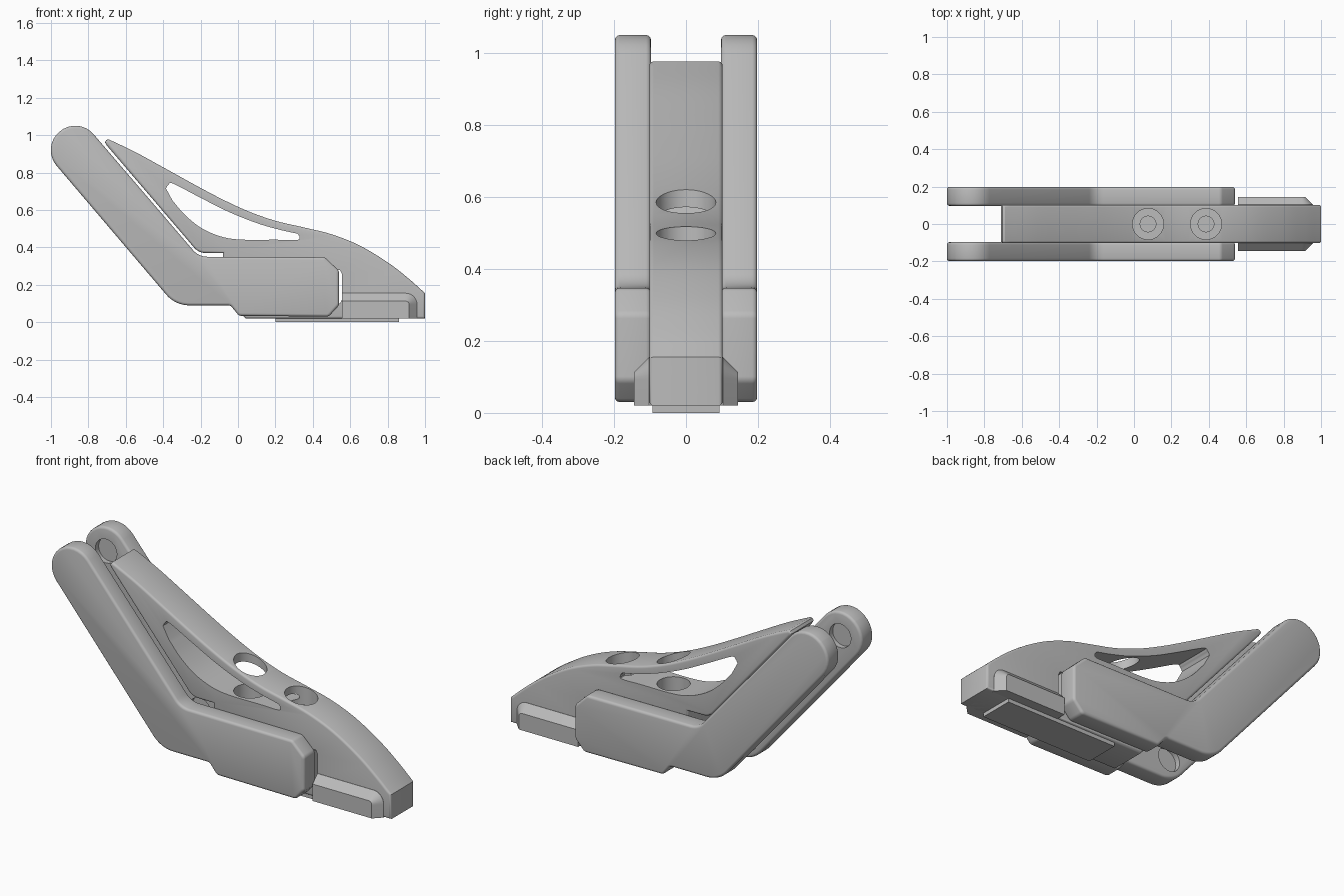
import bpy, bmesh, math
from mathutils import Vector

cube = bpy.data.objects.get("Cube")
if cube:
    bpy.data.objects.remove(cube, do_unlink=True)

grey = bpy.data.materials.new("mid grey")
grey.use_nodes = True
COLOUR = (0.5, 0.5, 0.5, 1)
grey.diffuse_color = COLOUR
grey.node_tree.nodes["Principled BSDF"].inputs["Base Color"].default_value = COLOUR


def rounded(corners, steps=8):
    """Turn (x, z, radius) corners into an outline with filleted corners."""
    out = []
    n = len(corners)
    for i, (x, z, r) in enumerate(corners):
        p = Vector((x, z))
        if r == 0:
            out.append(p)
            continue
        a = (Vector(corners[i - 1][:2]) - p).normalized()
        b = (Vector(corners[(i + 1) % n][:2]) - p).normalized()
        half = a.angle(b) / 2
        centre = p + (a + b).normalized() * (r / math.sin(half))
        start = p + a * (r / math.tan(half)) - centre
        end = p + b * (r / math.tan(half)) - centre
        sweep = start.angle(end)
        for k in range(steps + 1):
            t = k / steps
            out.append(centre + (start * math.sin((1 - t) * sweep)
                                 + end * math.sin(t * sweep)) / math.sin(sweep))
    return out


def smooth(points, steps=5):
    """Catmull-Rom curve through (x, z) points."""
    p = [Vector(q) for q in points]
    p = [2 * p[0] - p[1]] + p + [2 * p[-1] - p[-2]]
    out = []
    for a, b, c, d in zip(p, p[1:], p[2:], p[3:]):
        for k in range(steps):
            t = k / steps
            out.append(0.5 * (2 * b + (c - a) * t + (2 * a - 5 * b + 4 * c - d) * t ** 2
                              + (3 * b - a - 3 * c + d) * t ** 3))
    return out + [p[-2]]


def prism(name, outline, y0, y1, bevel=0, segments=3, rule=lambda mid: True):
    """Extrude an x-z outline along y and bevel the rim edges picked by the rule."""
    bm = bmesh.new()
    face = bm.faces.new([bm.verts.new((p[0], y0, p[1])) for p in outline])
    new = bmesh.ops.extrude_face_region(bm, geom=[face])["geom"]
    for v in new:
        if isinstance(v, bmesh.types.BMVert):
            v.co.y = y1
    bmesh.ops.recalc_face_normals(bm, faces=bm.faces)
    if bevel:
        rim = [e for e in bm.edges
               if abs(e.verts[0].co.y - e.verts[1].co.y) < 1e-5
               and rule((e.verts[0].co + e.verts[1].co) / 2)]
        bmesh.ops.bevel(bm, geom=rim, offset=bevel, segments=segments, profile=0.5,
                        affect='EDGES', clamp_overlap=False)
    mesh = bpy.data.meshes.new(name)
    bm.to_mesh(mesh)
    bm.free()
    mesh.materials.append(grey)
    obj = bpy.data.objects.new(name, mesh)
    bpy.context.collection.objects.link(obj)
    return obj


def cylinder(x, y, z, radius, depth, along_y=False):
    bpy.ops.mesh.primitive_cylinder_add(
        vertices=48, radius=radius, depth=depth, location=(x, y, z),
        rotation=(math.pi / 2 if along_y else 0, 0, 0))
    bpy.context.object.data.materials.append(grey)
    return bpy.context.object


def activate(obj):
    bpy.ops.object.select_all(action='DESELECT')
    obj.select_set(True)
    bpy.context.view_layer.objects.active = obj


def cut(obj, cutters):
    for c in cutters:
        c.hide_render = True
        mod = obj.modifiers.new("cut", 'BOOLEAN')
        mod.operation = 'DIFFERENCE'
        mod.solver = 'EXACT'
        mod.object = c
        activate(obj)
        bpy.ops.object.modifier_apply(modifier=mod.name)
        bpy.data.objects.remove(c, do_unlink=True)


parts = []

# Central lever: curved back, slanted underside, blunt nose
back = smooth([(-0.69, 0.977), (-0.55, 0.91), (-0.4, 0.828), (-0.25, 0.745), (-0.1, 0.665),
               (0.05, 0.595), (0.2, 0.542), (0.35, 0.507), (0.5, 0.47), (0.65, 0.41),
               (0.8, 0.32), (0.91, 0.235), (1.0, 0.155)])
under = rounded([(1.0, 0.02, 0), (0.04, 0.02, 0), (-0.08, 0.15, 0), (-0.08, 0.37, 0),
                 (-0.21, 0.37, 0.08), (-0.7, 0.943, 0), (-0.712, 0.962, 0), (-0.703, 0.975, 0)])
lever = prism("lever_body", back + under, -0.102, 0.102, 0.012)

# Window through the lever, with a curved roof and floor
window = prism("window_cutter",
               smooth([(-0.385, 0.715), (-0.372, 0.735), (-0.345, 0.74), (-0.2, 0.665),
                       (-0.05, 0.59), (0.1, 0.53), (0.22, 0.495), (0.318, 0.473)])
               + smooth([(0.328, 0.46), (0.318, 0.44), (0.2, 0.441), (0.03, 0.441), (-0.08, 0.455),
                         (-0.19, 0.5), (-0.28, 0.57), (-0.35, 0.65)]), -0.3, 0.3)
slit = prism("slit_cutter", rounded([(0.53, 0.1, 0), (0.545, 0.1, 0), (0.555, 0.12, 0),
                                     (0.555, 0.26, 0), (0.545, 0.28, 0), (0.53, 0.28, 0)]),
             -0.3, 0.3)
cutters = [window, slit]

# Two counterbored screw holes
for x, floor in ((0.075, 0.35), (0.385, 0.41)):
    cutters.append(cylinder(x, 0, floor + 0.3, 0.083, 0.6))
    cutters.append(cylinder(x, 0, floor - 0.05, 0.042, 0.2))
cut(lever, cutters)
parts.append(lever)

# Chamfered foot flange at the nose
parts.append(prism("foot_flange",
                   rounded([(0.555, 0.02, 0), (0.957, 0.02, 0), (0.957, 0.155, 0.06),
                            (0.555, 0.155, 0)]),
                   -0.145, 0.145, 0.042, 1, lambda m: m.z > 0.03 and m.x > 0.56))

# Thin pad under the lever
parts.append(prism("base_pad", [(0.2, 0), (0.86, 0), (0.86, 0.03), (0.2, 0.03)], -0.093, 0.093))

# Pair of bent side arms with pivot recesses on their inner faces
arm_outline = rounded([(-0.856, 1.103, 0.128), (-1.053, 0.934, 0.128), (-0.335, 0.09, 0.16),
                       (-0.04, 0.09, 0.03), (0.005, 0.034, 0.03), (0.485, 0.03, 0.03),
                       (0.54, 0.09, 0.03), (0.54, 0.275, 0.03), (0.465, 0.347, 0.03),
                       (-0.21, 0.35, 0.1)])
for side, label in ((1, "back"), (-1, "front")):
    arm = prism(label + "_arm", arm_outline, side * 0.097, side * 0.198, 0.014)
    cut(arm, [cylinder(x, side * 0.1, z, 0.065, 0.05, True)
              for x, z in ((-0.87, 0.92), (-0.3, 0.2))])
    parts.append(arm)

for obj in parts:
    activate(obj)
    bpy.ops.object.shade_smooth_by_angle(angle=math.radians(32))
